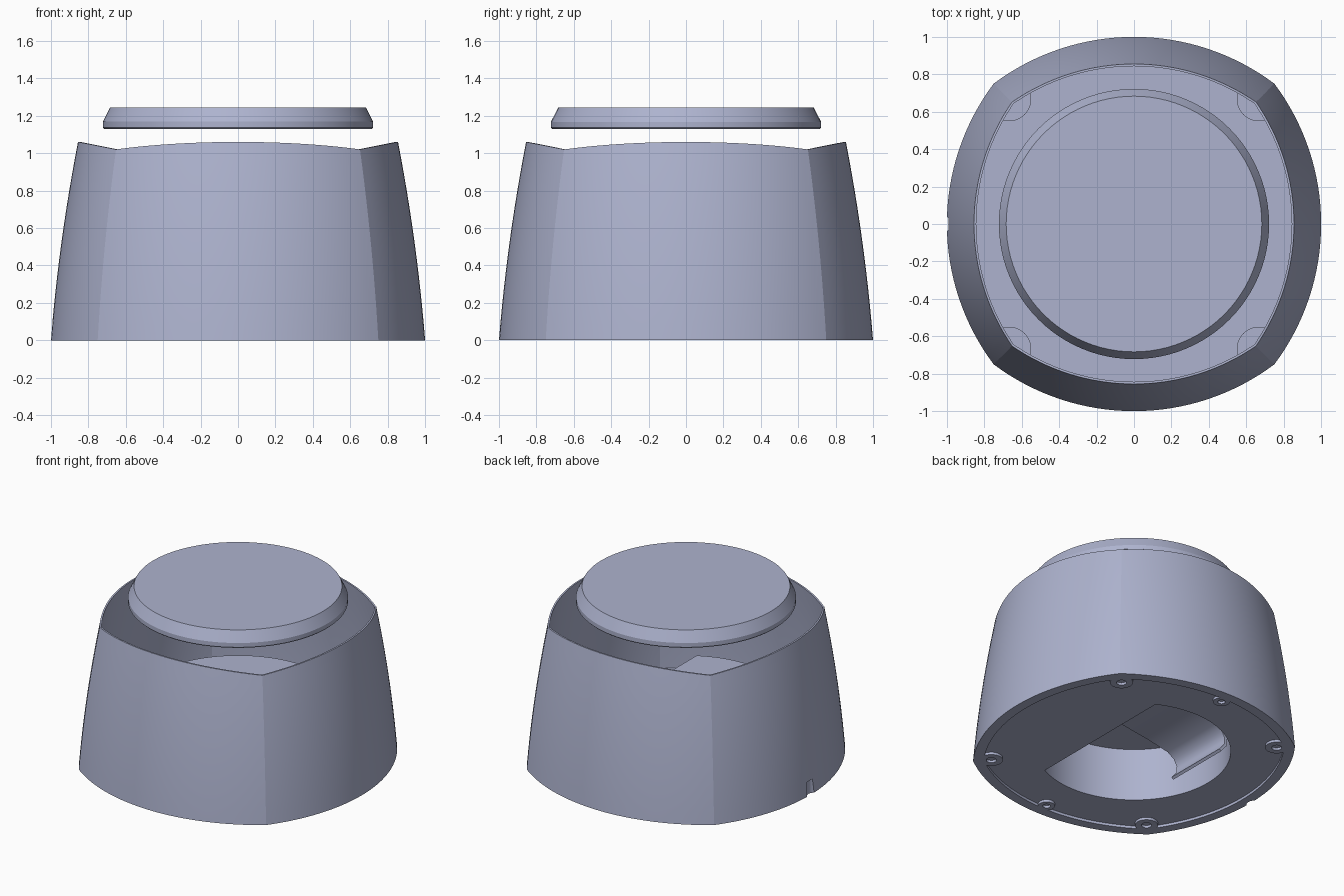
import bpy, bmesh, math
from mathutils import Vector

if "Cube" in bpy.data.objects:
    bpy.data.objects.remove(bpy.data.objects["Cube"])

# One blue-grey material for everything
mat = bpy.data.materials.new("blue_grey")
mat.use_nodes = True
COLOUR = (0.42, 0.45, 0.62, 1)
mat.diffuse_color = COLOUR
mat.node_tree.nodes["Principled BSDF"].inputs["Base Color"].default_value = COLOUR

SIDE = 32            # points along each of the four curved sides
N = SIDE * 4
CENTRE = 0.25        # each side is an arc centred this far behind the middle


def finish(bm, name, smooth=True):
    bmesh.ops.recalc_face_normals(bm, faces=bm.faces)
    me = bpy.data.meshes.new(name)
    bm.to_mesh(me)
    bm.free()
    me.materials.append(mat)
    ob = bpy.data.objects.new(name, me)
    bpy.context.collection.objects.link(ob)
    if smooth:
        shade(ob)
    return ob


def activate(ob):
    bpy.ops.object.select_all(action='DESELECT')
    ob.select_set(True)
    bpy.context.view_layer.objects.active = ob


def shade(ob):
    activate(ob)
    bpy.ops.object.shade_smooth_by_angle(angle=math.radians(12))


def loft(name, rings, closed=False, smooth=True):
    """Skin equal-length rings; cap both ends, or join last to first."""
    bm = bmesh.new()
    vs = [[bm.verts.new(p) for p in r] for r in rings]
    pairs = list(zip(vs, vs[1:] + vs[:1] if closed else vs[1:]))
    for a, b in pairs:
        n = len(a)
        for i in range(n):
            bm.faces.new((a[i], a[(i + 1) % n], b[(i + 1) % n], b[i]))
    if not closed:
        bm.faces.new(vs[0])
        bm.faces.new(vs[-1])
    return finish(bm, name, smooth)


def circle(r, z, x=0, y=0, n=64):
    return [Vector((x + r * math.cos(2 * math.pi * i / n),
                    y + r * math.sin(2 * math.pi * i / n), z)) for i in range(n)]


def side_radius(z):
    return 1.25 - 0.08 * z - 0.0535 * z * z


def outline(height, inset, level=False):
    """Four-arc outline; height is a z, or a fraction of the wavy top edge."""
    pts = []
    for k in range(4):
        for j in range(SIDE):
            u = -1 + 2 * j / SIDE
            z = height if level else height * (1.06 - 0.04 * u * u)
            r = side_radius(z) - inset
            c = (-0.5 + math.sqrt(0.25 - 8 * (CENTRE ** 2 - r * r))) / 4
            a = u * math.asin(c / r)
            x, y = r * math.cos(a) - CENTRE, r * math.sin(a)
            for _ in range(k):
                x, y = -y, x
            pts.append(Vector((x, y, z)))
    return pts


def d_outline(r, cut, z):
    """Circle with the +x side cut off straight at x = cut."""
    a, half = math.acos(cut / r), 22
    top = r * math.sin(a)
    arc = N - 2 * half
    pts = [(cut, top * i / half) for i in range(half)]
    for i in range(arc):
        t = a + (2 * math.pi - 2 * a) * i / arc
        pts.append((r * math.cos(t), r * math.sin(t)))
    pts += [(cut, -top + top * i / half) for i in range(half)]
    pts = pts[-SIDE // 2:] + pts[:-SIDE // 2]
    return [Vector((x, y, z)) for x, y in pts]


# Outer shell: curved walls thinning to a fine rim
steps = 12
outer = [outline(i / steps, 0) for i in range(steps + 1)]
inner = [outline(i / steps, 0.07 - 0.058 * i / steps) for i in range(steps, -1, -1)]
shell = loft("shell", outer + inner, closed=True, smooth=False)

# Cable notch at the foot of the -x wall
cutter = loft("notch_cutter", [circle(0.05, -0.1, -1.03, 0, 32),
                               circle(0.05, 0.1, -1.03, 0, 32)], smooth=False)
cutter.hide_render = True
mod = shell.modifiers.new("notch", 'BOOLEAN')
mod.operation, mod.solver, mod.object = 'DIFFERENCE', 'EXACT', cutter
activate(shell)
bpy.ops.object.modifier_apply(modifier="notch")
bpy.data.objects.remove(cutter)
shade(shell)

# Base plate with a raised D-shaped housing, open from below
loft("base_plate_and_housing", [
    d_outline(0.635, 0.29, 0.40), d_outline(0.635, 0.29, 0.018),
    outline(0.018, 0.066, True), outline(0.06, 0.066, True),
    d_outline(0.67, 0.325, 0.06), d_outline(0.67, 0.325, 0.43)])

# Curved tongue inside the housing
profile = [(-0.42, 0.005), (-0.465, 0.06), (-0.47, 0.12), (-0.44, 0.175),
           (-0.38, 0.215), (-0.2, 0.25), (0.0, 0.277), (0.29, 0.30)]
bm = bmesh.new()
rows = [[bm.verts.new((x, y, z)) for x, z in profile] for y in (-0.1, 0.39)]
for i in range(len(profile) - 1):
    bm.faces.new((rows[0][i], rows[0][i + 1], rows[1][i + 1], rows[1][i]))
tongue = finish(bm, "housing_tongue", smooth=False)
solid = tongue.modifiers.new("thickness", 'SOLIDIFY')
solid.thickness = 0.02
activate(tongue)
bpy.ops.object.modifier_apply(modifier="thickness")
bpy.ops.object.shade_smooth_by_angle(angle=math.radians(40))


def keep_inside(p, cx, cy, limit):
    """Pull a point towards (cx, cy) until it lies inside the walls."""
    for _ in range(60):
        if max(math.hypot(abs(p.x) + CENTRE, p.y),
               math.hypot(p.x, abs(p.y) + CENTRE)) <= limit:
            break
        p = Vector((cx + (p.x - cx) * 0.97, cy + (p.y - cy) * 0.97, p.z))
    return p


def screw_lug(name, x, y, r, hole):
    loft(name, [circle(hole, 0.05, x, y, 32), circle(hole, 0, x, y, 32),
                circle(r, 0, x, y, 32), circle(r, 0.03, x, y, 32)])


# Corner screw lugs below and bosses above the plate
for sx in (-1, 1):
    for sy in (-1, 1):
        tag = ("left" if sx > 0 else "right") + ("_front" if sy < 0 else "_back")
        x, y = 0.665 * sx, 0.665 * sy
        screw_lug("screw_lug_" + tag, x, y, 0.075, 0.033)
        loft("corner_boss_" + tag,
             [[keep_inside(p, x, y, 1.18) for p in circle(0.115, z, x, y, 48)]
              for z in (0.05, 0.2)])

# Small lugs in the middle of the front and back
for sy, tag in ((-1, "front"), (1, "back")):
    screw_lug("small_lug_" + tag, 0, 0.893 * sy, 0.055, 0.025)

# Floating round cap with a chamfered edge
loft("cap", [circle(r, z, n=96) for r, z in
             ((0.715, 1.13), (0.722, 1.137), (0.722, 1.168), (0.683, 1.245))])
